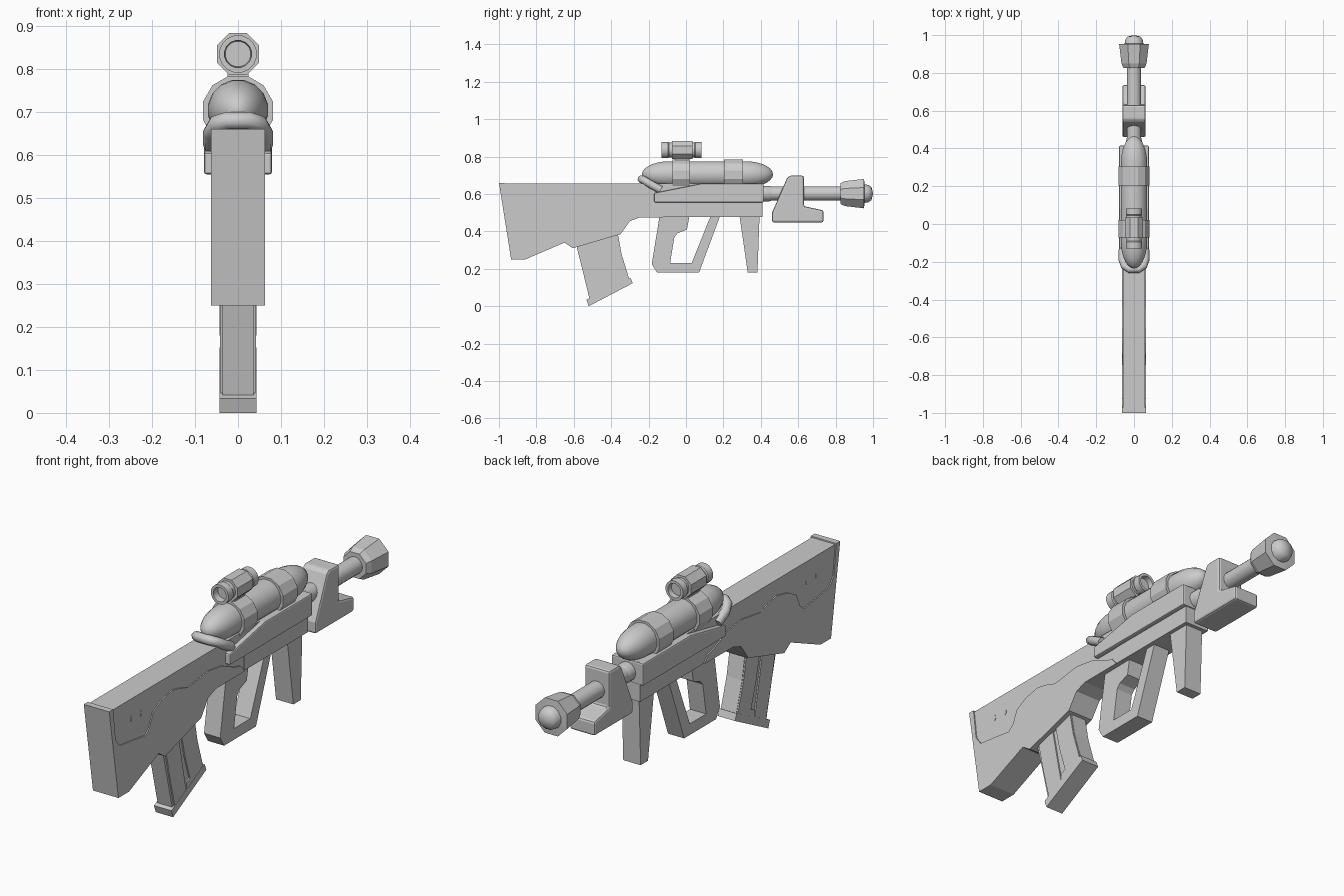
import bpy, bmesh, math
from mathutils import Vector

cube = bpy.data.objects.get("Cube")
if cube:
    bpy.data.objects.remove(cube, do_unlink=True)

grey = bpy.data.materials.new("plain_grey")
grey.use_nodes = True
grey.diffuse_color = (0.6, 0.6, 0.6, 1)
grey.node_tree.nodes["Principled BSDF"].inputs["Base Color"].default_value = (0.6, 0.6, 0.6, 1)


def finish(name, data, smooth=None):
    ob = bpy.data.objects.new(name, data)
    bpy.context.collection.objects.link(ob)
    data.materials.append(grey)
    if smooth:
        bpy.ops.object.select_all(action='DESELECT')
        ob.select_set(True)
        bpy.context.view_layer.objects.active = ob
        bpy.ops.object.shade_smooth_by_angle(angle=math.radians(smooth))
    return ob


def from_bmesh(name, bm, smooth=None):
    bmesh.ops.remove_doubles(bm, verts=bm.verts[:], dist=0.0001)
    bmesh.ops.recalc_face_normals(bm, faces=bm.faces[:])
    mesh = bpy.data.meshes.new(name)
    bm.to_mesh(mesh)
    bm.free()
    return finish(name, mesh, smooth)


def prism(name, outline, half, bevel=0):
    """Side outline in (y, z), extruded across x."""
    bm = bmesh.new()
    face = bm.faces.new([bm.verts.new((-half, y, z)) for y, z in outline])
    out = bmesh.ops.extrude_face_region(bm, geom=[face])
    verts = [v for v in out["geom"] if isinstance(v, bmesh.types.BMVert)]
    bmesh.ops.translate(bm, verts=verts, vec=(2 * half, 0, 0))
    ob = from_bmesh(name, bm)
    if bevel:
        mod = ob.modifiers.new("soft_edges", 'BEVEL')
        mod.width = bevel
        mod.segments = 2
        mod.limit_method = 'ANGLE'
    return ob


def lathe(name, profile, height, sides, smooth=None):
    """Profile of (y, radius) turned about a lengthwise axis."""
    bm = bmesh.new()
    rings = []
    for y, r in profile:
        angles = [2 * math.pi * (i + 0.5) / sides for i in range(sides)]
        rings.append([bm.verts.new((r * math.cos(a), y, height + r * math.sin(a))) for a in angles])
    for a, b in zip(rings, rings[1:]):
        for i in range(sides):
            j = (i + 1) % sides
            bm.faces.new((a[i], a[j], b[j], b[i]))
    return from_bmesh(name, bm, smooth)


# Stock core and receiver, slightly narrower than the lower shell
stock_bottom = [(-0.935, 0.25), (-0.86, 0.25), (-0.65, 0.34), (-0.605, 0.31),
                (-0.35, 0.385), (-0.3, 0.455), (-0.245, 0.475)]
prism("stock_core", [(-0.99, 0.655)] + stock_bottom
      + [(0.41, 0.48), (0.41, 0.655)], 0.058)

# Raised lower shell with a wavy upper edge and a full-height butt strip
wave = [(-0.04, 0.476), (-0.07, 0.51), (-0.11, 0.52), (-0.2, 0.56), (-0.3, 0.575),
        (-0.44, 0.555), (-0.5, 0.575), (-0.554, 0.586), (-0.63, 0.57), (-0.69, 0.538),
        (-0.715, 0.48), (-0.743, 0.456), (-0.845, 0.47), (-0.925, 0.48),
        (-0.955, 0.52), (-0.972, 0.66), (-1.0, 0.66)]
prism("stock_shell", stock_bottom + wave, 0.063)
prism("receiver_bottom", [(-0.04, 0.478), (0.41, 0.478), (0.41, 0.56), (-0.04, 0.56)], 0.06)
for n, y in enumerate((-0.84, -0.77)):
    prism(f"stock_pin_{n}", [(y, 0.55), (y + 0.008, 0.56), (y + 0.005, 0.58),
                             (y - 0.003, 0.57)], 0.0595)

# Side rail under the tank
prism("rail", [(-0.17, 0.555), (0.415, 0.555), (0.415, 0.655),
               (0.08, 0.655), (-0.17, 0.605)], 0.079, 0.006)

# Magazine: core, two raised panels either side of a groove, end cap
prism("magazine_core", [(-0.59, 0.34), (-0.555, 0.2), (-0.515, 0.035),
                        (-0.302, 0.14), (-0.345, 0.28), (-0.37, 0.42)], 0.036)
prism("magazine_rear_panel", [(-0.575, 0.34), (-0.545, 0.2), (-0.505, 0.04),
                              (-0.425, 0.08), (-0.45, 0.2), (-0.482, 0.36)], 0.042)
prism("magazine_front_panel", [(-0.464, 0.37), (-0.435, 0.24), (-0.4, 0.13),
                               (-0.425, 0.12), (-0.425, 0.08), (-0.304, 0.14),
                               (-0.347, 0.28), (-0.372, 0.41)], 0.042)
prism("magazine_cap", [(-0.532, 0.034), (-0.52, 0.0), (-0.285, 0.123), (-0.297, 0.152)], 0.043)

# Hand grip joined to the guard as one open frame
prism("grip_and_guard", [(-0.14, 0.49), (-0.183, 0.225), (-0.155, 0.18), (0.07, 0.18),
                         (0.185, 0.49), (0.135, 0.49), (0.03, 0.23), (-0.085, 0.23),
                         (-0.062, 0.37), (-0.045, 0.39), (0.005, 0.41), (0.02, 0.49)], 0.04)
prism("foregrip", [(0.275, 0.56), (0.33, 0.18), (0.382, 0.18), (0.396, 0.56)], 0.043)

# Tank with domed ends and two clamps
dome = [(math.cos(t * math.pi / 14), math.sin(t * math.pi / 14)) for t in range(8)]
tank = [(-0.09 - 0.145 * c, 0.071 * s) for c, s in dome]
tank += [(0.32 + 0.145 * c, 0.071 * s) for c, s in reversed(dome)]
lathe("tank", tank, 0.705, 16, 50)
for n, (a, b) in enumerate(((-0.072, 0.022), (0.203, 0.305))):
    lathe(f"tank_clamp_{n}", [(a, 0), (a, 0.084), (b, 0.084), (b, 0)], 0.703, 12)

# Bent hose wrapped round the rear of the tank
curve = bpy.data.curves.new("rear_hose", 'CURVE')
curve.dimensions = '3D'
curve.bevel_depth = 0.021
curve.bevel_resolution = 2
curve.use_fill_caps = True
half_path = [(0.06, -0.135, 0.622), (0.061, -0.19, 0.652), (0.05, -0.222, 0.672),
             (0.025, -0.239, 0.68)]
path = half_path + [(-x, y, z) for x, y, z in reversed(half_path)]
spline = curve.splines.new('POLY')
spline.points.add(len(path) - 1)
for point, co in zip(spline.points, path):
    point.co = (*co, 1)
finish("rear_hose", curve)

# Scope: tube with recessed ends, eight-sided body and foot
lathe("scope_tube", [(-0.1, 0), (-0.1, 0.03), (-0.13, 0.032), (-0.13, 0.044), (-0.095, 0.044),
                     (-0.09, 0.04), (0.045, 0.04), (0.05, 0.044), (0.083, 0.044),
                     (0.083, 0.032), (0.06, 0.03), (0.06, 0)], 0.835, 16, 35)
lathe("scope_body", [(-0.075, 0), (-0.075, 0.053), (0.035, 0.053), (0.035, 0)], 0.835, 8)
prism("scope_foot", [(-0.06, 0.76), (0.015, 0.76), (0.015, 0.8), (-0.06, 0.8)], 0.024)

# Barrel, collar, front block and muzzle
lathe("barrel", [(0.38, 0), (0.38, 0.038), (0.86, 0.038), (0.86, 0)], 0.602, 16, 40)
lathe("barrel_collar", [(0.4, 0), (0.4, 0.042), (0.445, 0.042), (0.465, 0.036), (0.465, 0)],
      0.602, 16, 40)
prism("front_block", [(0.46, 0.448), (0.46, 0.5), (0.54, 0.685), (0.555, 0.698), (0.63, 0.698),
                      (0.63, 0.535), (0.735, 0.512), (0.735, 0.448)], 0.062, 0.01)
lathe("muzzle", [(0.825, 0), (0.825, 0.06), (0.85, 0.072), (0.952, 0.085), (0.955, 0.05),
                 (0.955, 0)], 0.602, 8)
lathe("muzzle_tip", [(0.95, 0), (0.95, 0.052), (0.975, 0.048), (0.992, 0.036), (1.0, 0)],
      0.602, 12, 50)
